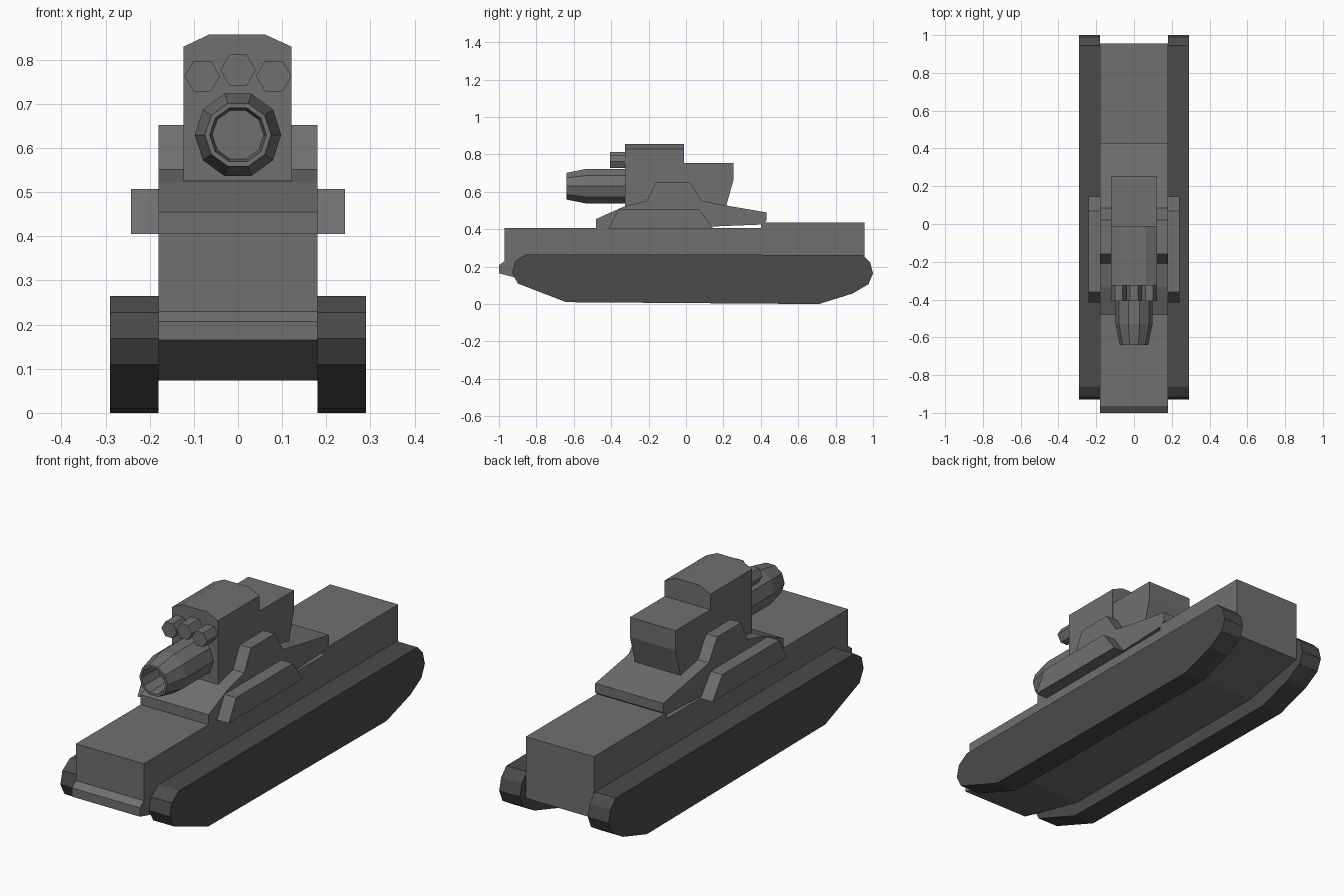
import bpy, bmesh, math
from mathutils import Vector

if "Cube" in bpy.data.objects:
    bpy.data.objects.remove(bpy.data.objects["Cube"])


def material(name, v):
    m = bpy.data.materials.new(name)
    m.diffuse_color = (v, v, v, 1)
    m.use_nodes = True
    m.node_tree.nodes["Principled BSDF"].inputs["Base Color"].default_value = m.diffuse_color
    return m


BODY = material("body_grey", 0.16)
DARK = material("track_grey", 0.07)


def finish(name, bm, mat):
    bmesh.ops.recalc_face_normals(bm, faces=bm.faces)
    me = bpy.data.meshes.new(name)
    bm.to_mesh(me)
    bm.free()
    me.materials.append(mat)
    ob = bpy.data.objects.new(name, me)
    bpy.context.collection.objects.link(ob)
    return ob


def extrude(name, profile, a, b, axis="x", mat=BODY):
    """Extrude a (y,z) profile along x, or an (x,z) profile along y."""
    bm = bmesh.new()
    pts = [(a, u, v) if axis == "x" else (u, a, v) for u, v in profile]
    face = bm.faces.new([bm.verts.new(p) for p in pts])
    geo = bmesh.ops.extrude_face_region(bm, geom=[face])["geom"]
    step = Vector((b - a, 0, 0)) if axis == "x" else Vector((0, b - a, 0))
    bmesh.ops.translate(bm, vec=step, verts=[g for g in geo if isinstance(g, bmesh.types.BMVert)])
    return finish(name, bm, mat)


def tube(name, rings, sides, x, z):
    """Skin rings of (y, radius) along y, capped at both ends."""
    bm = bmesh.new()
    loops = []
    for y, r in rings:
        loops.append([bm.verts.new((x + r * math.cos(t), y, z + r * math.sin(t)))
                      for t in (2 * math.pi * i / sides for i in range(sides))])
    for p, q in zip(loops, loops[1:]):
        for i in range(sides):
            j = (i + 1) % sides
            bm.faces.new((p[i], p[j], q[j], q[i]))
    bm.faces.new(loops[0])
    bm.faces.new(loops[-1])
    return finish(name, bm, BODY)


# Lower hull with front lip and sloped underside
extrude("hull", [(-0.97, 0.407), (-0.97, 0.23), (-1.0, 0.207), (-1.0, 0.165), (-0.925, 0.145),
                 (-0.62, 0.073), (0.62, 0.073), (0.955, 0.14), (0.955, 0.435),
                 (0.40, 0.435), (0.40, 0.407)], -0.18, 0.18)

# Raised middle deck
extrude("deck", [(-0.48, 0.39), (-0.48, 0.455), (-0.33, 0.522), (-0.21, 0.552), (0.085, 0.552),
                 (0.215, 0.527), (0.43, 0.49), (0.43, 0.445), (0.405, 0.425)], -0.18, 0.18)

# Tracks, side plates and side boxes on both sides
track = [(-0.93, 0.168), (-0.915, 0.228), (-0.86, 0.265), (0.945, 0.263), (0.985, 0.222),
         (1.0, 0.163), (0.975, 0.106), (0.89, 0.056), (0.71, 0.0), (-0.64, 0.01), (-0.90, 0.11)]
plate = [(-0.21, 0.54), (-0.21, 0.552), (-0.16, 0.652), (0.02, 0.652), (0.085, 0.552), (0.085, 0.54)]
box = [(-0.415, 0.405), (-0.36, 0.507), (0.07, 0.507), (0.145, 0.405)]
for s, side in ((1, "right"), (-1, "left")):
    extrude("track_" + side, track, s * 0.18, s * 0.29, mat=DARK)
    extrude("side_plate_" + side, plate, s * 0.12, s * 0.18)
    extrude("side_box_" + side, box, s * 0.175, s * 0.242)

# Turret with chamfered roof, and its lower rear block
extrude("turret", [(-0.123, 0.525), (-0.123, 0.83), (-0.066, 0.857), (0.062, 0.857),
                   (0.121, 0.83), (0.121, 0.525)], -0.325, -0.01, axis="y")
extrude("turret_rear", [(-0.05, 0.525), (-0.05, 0.755), (0.253, 0.755), (0.253, 0.66), (0.215, 0.525)],
        -0.122, 0.12)

# Main gun with hollow muzzle
tube("main_gun", [(-0.315, 0.098), (-0.53, 0.098), (-0.64, 0.075), (-0.64, 0.064), (-0.52, 0.058)],
     10, 0, 0.63)

# Three small six-sided launchers
for i, (x, z) in enumerate(((-0.081, 0.763), (0, 0.777), (0.081, 0.763))):
    tube(f"launcher_{i + 1}", [(-0.315, 0.04), (-0.407, 0.04)], 6, x, z)
